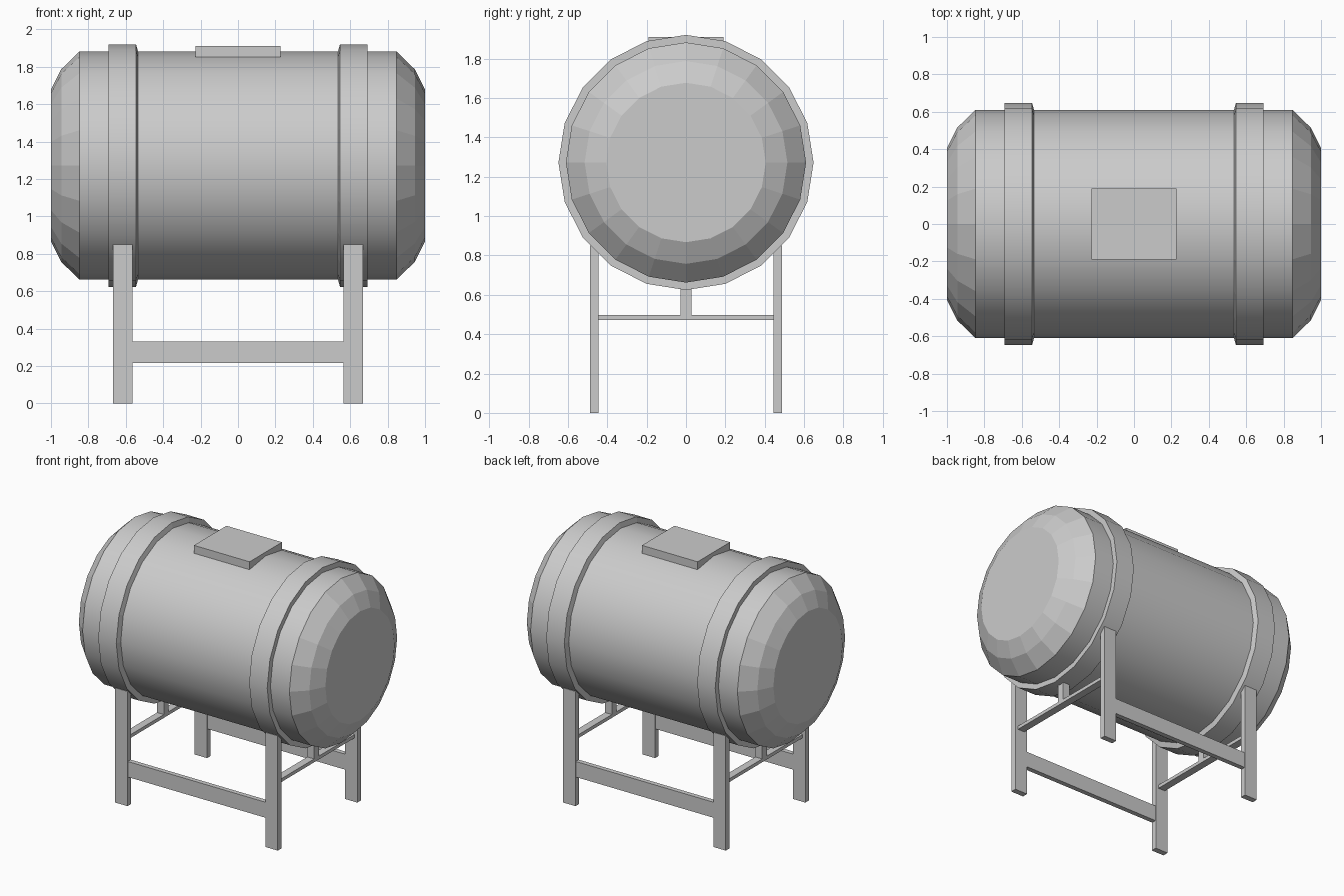
import bpy, bmesh
from math import sin, cos, pi

if "Cube" in bpy.data.objects:
    bpy.data.objects.remove(bpy.data.objects["Cube"])

SIDES = 20
AXIS_Z = 1.272


def lathe(name, profile, smooth_spans, capped=False):
    """Revolve (x, radius) points about the horizontal tank axis."""
    bm = bmesh.new()
    rings = []
    for x, r in profile:
        rings.append([bm.verts.new((x, r * sin(2 * pi * i / SIDES),
                                    AXIS_Z + r * cos(2 * pi * i / SIDES)))
                      for i in range(SIDES)])
    for s in range(len(rings) - 1):
        a, b = rings[s], rings[s + 1]
        for i in range(SIDES):
            j = (i + 1) % SIDES
            bm.faces.new((a[i], a[j], b[j], b[i])).smooth = s in smooth_spans
    if capped:
        bm.faces.new(rings[0])
        bm.faces.new(rings[-1])
    bmesh.ops.recalc_face_normals(bm, faces=bm.faces)
    # keep the rims of flat and smooth spans crisp
    for e in bm.edges:
        if not all(f.smooth for f in e.link_faces):
            e.smooth = False
    mesh = bpy.data.meshes.new(name)
    bm.to_mesh(mesh)
    bm.free()
    obj = bpy.data.objects.new(name, mesh)
    bpy.context.collection.objects.link(obj)
    return obj


def box(name, x0, x1, y0, y1, z0, z1):
    bpy.ops.mesh.primitive_cube_add(
        size=1, location=((x0 + x1) / 2, (y0 + y1) / 2, (z0 + z1) / 2))
    obj = bpy.context.object
    obj.name = name
    obj.scale = (x1 - x0, y1 - y0, z1 - z0)
    bpy.ops.object.transform_apply(location=False, rotation=False, scale=True)
    return obj


# Barrel with faceted, rounded ends
end = [(1.0, 0.405), (0.945, 0.515), (0.848, 0.61)]
lathe("barrel", [(-x, r) for x, r in end] + end[::-1], {2}, capped=True)

# Raised hoops, with a slanted inner rim
for side, label in ((-1, "left"), (1, "right")):
    hoop = [(0.532, 0.60), (0.545, 0.648), (0.693, 0.648), (0.693, 0.60)]
    lathe(label + "_hoop", [(side * x, r) for x, r in hoop], {1})

# Hatch on top
box("hatch", -0.228, 0.228, -0.19, 0.19, 1.85, 1.91)

# Stand: four legs, long rails, cross bars and short support posts
for sy, fb in ((-1, "front"), (1, "back")):
    y0, y1 = sorted((sy * 0.445, sy * 0.487))
    for sx, lr in ((-1, "left"), (1, "right")):
        x0, x1 = sorted((sx * 0.565, sx * 0.667))
        box(f"{fb}_{lr}_leg", x0, x1, y0, y1, 0, 0.85)
    y0, y1 = sorted((sy * 0.449, sy * 0.484))
    box(fb + "_rail", -0.57, 0.57, y0, y1, 0.215, 0.33)

for sx, lr in ((-1, "left"), (1, "right")):
    xc = sx * 0.616
    box(lr + "_cross_bar", xc - 0.028, xc + 0.028, -0.45, 0.45, 0.473, 0.498)
    box(lr + "_support_post", xc - 0.028, xc + 0.028, -0.028, 0.028, 0.495, 0.66)
